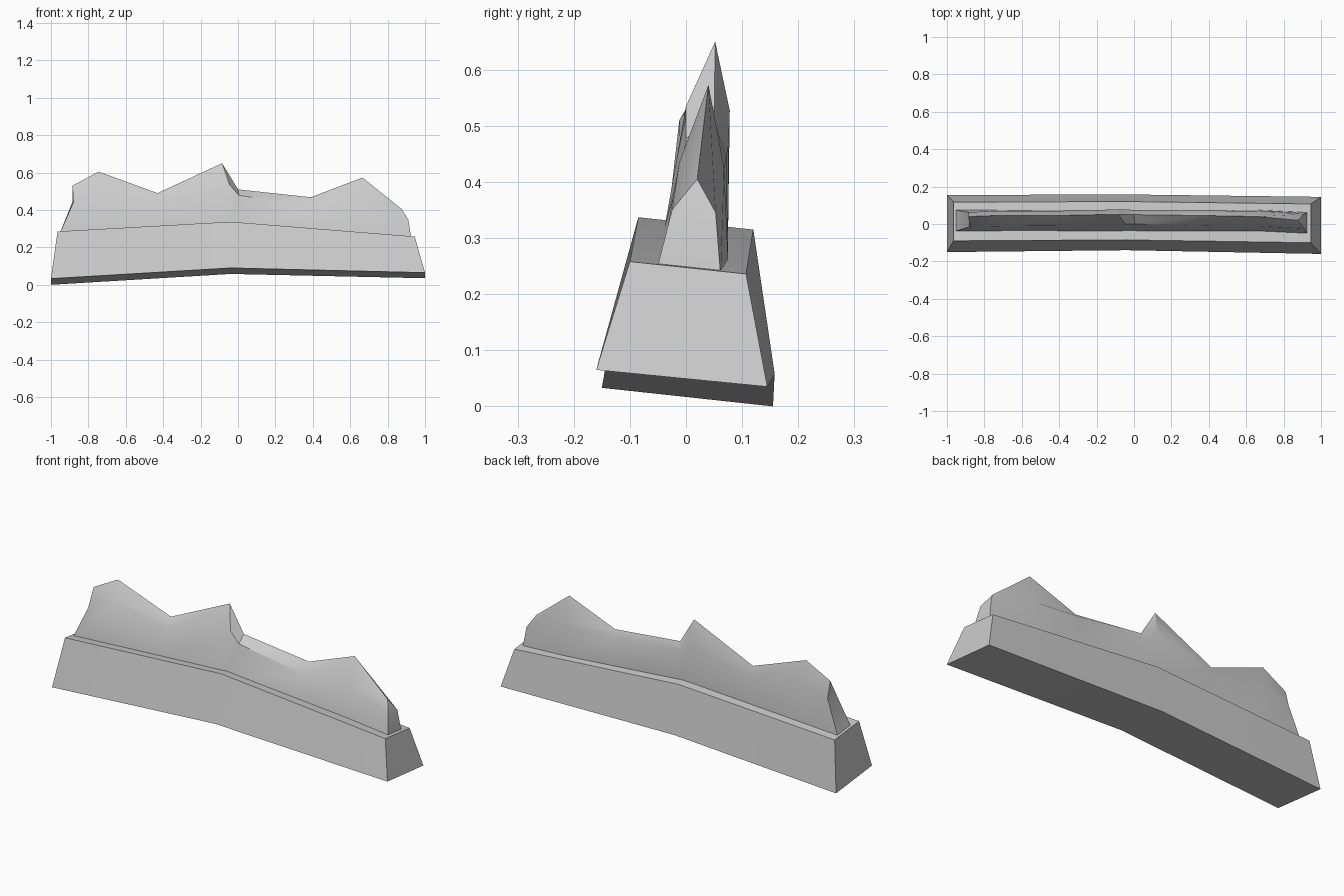
import bpy
import bmesh
from mathutils import Vector

cube = bpy.data.objects.get("Cube")
if cube:
    bpy.data.objects.remove(cube, do_unlink=True)

GREY = (0.6, 0.6, 0.6, 1.0)
stone = bpy.data.materials.new("stone_grey")
stone.use_nodes = True
stone.diffuse_color = GREY
stone.node_tree.nodes["Principled BSDF"].inputs["Base Color"].default_value = GREY


def loft(name, rings, caps):
    """Skin matching cross-sections and close both ends with the given faces."""
    bm = bmesh.new()
    rows = [[bm.verts.new(Vector(p)) for p in ring] for ring in rings]
    n = len(rows[0])
    for a, b in zip(rows, rows[1:]):
        for i in range(n):
            j = (i + 1) % n
            bm.faces.new((a[i], a[j], b[j], b[i]))
    for row in (rows[0], rows[-1]):
        for cap in caps:
            bm.faces.new([row[i] for i in cap])
    bmesh.ops.recalc_face_normals(bm, faces=bm.faces)
    mesh = bpy.data.meshes.new(name)
    bm.to_mesh(mesh)
    bm.free()
    mesh.materials.append(stone)
    obj = bpy.data.objects.new(name, mesh)
    bpy.context.collection.objects.link(obj)
    bpy.ops.object.select_all(action="DESELECT")
    obj.select_set(True)
    bpy.context.view_layer.objects.active = obj
    bpy.ops.object.shade_smooth_by_angle(angle=0.5)
    return obj


# Sloped plinth, bent in the middle: bottom front, bottom back, top back, top front
loft("plinth", [
    [(-1, -.15, .033), (-1, .155, 0), (-.965, .117, .263), (-.965, -.09, .285)],
    [(-.04, -.14, .09), (-.04, .158, .058), (-.04, .12, .315), (-.04, -.085, .337)],
    [(1, -.16, .065), (1, .145, .035), (.945, .107, .236), (.945, -.1, .258)],
], [(0, 1, 2, 3)])

# Jagged ridge stations: (foot x, foot z), front shoulder, crest, back shoulder
stations = [
    ((-.955, .27), (-.88, -.015, .44), (-.885, .04, .53), (-.885, .063, .444)),
    ((-.72, .28), (-.72, -.012, .51), (-.745, .045, .605), (-.73, .07, .495)),
    ((-.42, .3), (-.42, -.01, .445), (-.43, .045, .49), (-.415, .07, .435)),
    ((-.06, .32), (-.045, 0, .535), (-.085, .052, .65), (-.075, .078, .527)),
    ((0, .32), (.005, 0, .478), (0, .05, .51), (-.014, .076, .467)),
    ((.39, .29), (.4, -.01, .42), (.39, .045, .468), (.38, .072, .444)),
    ((.66, .27), (.67, -.012, .435), (.665, .04, .573), (.67, .068, .425)),
    ((.928, .24), (.91, -.025, .35), (.875, .02, .405), (.91, .053, .345)),
]
rings = []
for (fx, fz), front, crest, back in stations:
    y_front = -.053 if fx > .9 else -.038
    y_back = .062 if fx > .9 else .075
    rings.append([(fx, y_front, fz), front, crest, back, (fx, y_back, fz - .01)])
loft("ridge", rings, [(0, 1, 3, 4), (1, 2, 3)])
